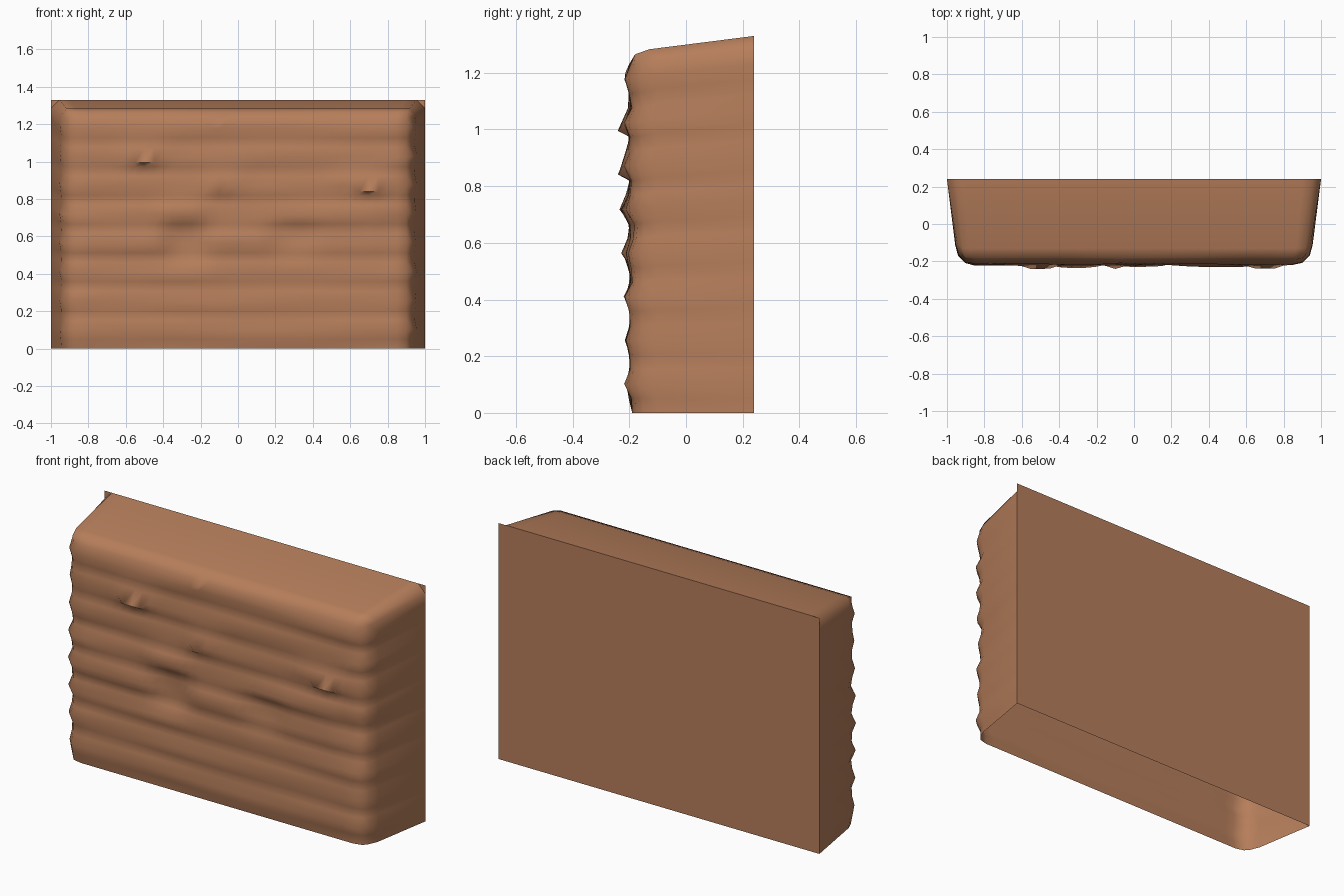
import bpy, bmesh, math, random
from mathutils import Vector

random.seed(4)
default = bpy.data.objects.get("Cube")
if default:
    bpy.data.objects.remove(default)

# One clay-brown material
clay = bpy.data.materials.new("clay brown")
clay.use_nodes = True
colour = (0.47, 0.21, 0.105, 1)
clay.diffuse_color = colour
clay.node_tree.nodes["Principled BSDF"].inputs["Base Color"].default_value = colour

BACK, TOP, COLS, ROWS = 0.24, 1.33, 36, 24
HALF, FACE_TOP, COURSE = 0.9, 1.23, 0.154

# Single stones standing out (+) or worn away (-): x, z, half width, half height, depth
stones = [(-0.28, 0.57, 0.11, 0.09, -0.035), (-0.3, 0.73, 0.13, 0.06, 0.022),
          (-0.65, 0.58, 0.24, 0.06, 0.012), (0.02, 0.58, 0.18, 0.06, 0.012),
          (0.3, 0.6, 0.12, 0.08, -0.018), (0.66, 0.9, 0.16, 0.05, 0.016),
          (-0.07, 0.9, 0.11, 0.05, 0.016), (-0.5, 1.05, 0.14, 0.05, 0.014),
          (0.48, 0.73, 0.28, 0.06, 0.012), (0.85, 0.62, 0.08, 0.12, -0.012)]
# Small undercut lips: x, z, half width
lips = [(-0.5, 1.03, 0.06), (-0.1, 1.23, 0.03), (-0.1, 0.875, 0.03), (0.69, 0.875, 0.06)]
swell = [[random.uniform(0.4, 1.2) for _ in range(8)] for _ in range(10)]


def face_y(x, z):
    """Depth of the weathered, coursed stone face."""
    wave = z + 0.008 * math.sin(5 * x + 9 * z)
    phase = (wave - 0.1) / COURSE
    row = swell[max(0, round(phase)) % 10]
    t = (x + 1) * 3
    i, f = int(t), t - int(t)
    f = f * f * (3 - 2 * f)
    amount = row[i] * (1 - f) + row[i + 1] * f
    y = -0.203 - 0.016 * amount * math.cos(2 * math.pi * phase)
    for sx, sz, w, h, d in stones:
        r = ((x - sx) / w) ** 4 + ((z - sz) / h) ** 2
        y -= d * math.exp(-r)
    return max(y, -0.19) if z < 0.02 else y


bm = bmesh.new()

# Front face grid
grid = []
for r in range(ROWS + 1):
    line = []
    for c in range(COLS + 1):
        x, z = -HALF + 2 * HALF * c / COLS, FACE_TOP * r / ROWS
        y = face_y(x, z)
        drop = 0
        for lx, lz, w in lips:
            if abs(x - lx) < w and abs(z - lz) < 0.026:
                y -= 0.014
                drop = 0.03
        if c in (0, COLS):
            y += 0.012
        line.append(bm.verts.new((x, y, z - drop)))
    grid.append(line)
for r in range(ROWS):
    for c in range(COLS):
        bm.faces.new((grid[r][c], grid[r][c + 1], grid[r + 1][c + 1], grid[r + 1][c]))

# Rim of the face: up the left edge, across the top, down the right edge
rim = [(row[0], "low") for row in grid]
rim += [(v, "top") for v in grid[-1]]
rim += [(row[-1], "high") for row in reversed(grid)]


def ring(half, top, chamfer, y_side, y_top, ripple):
    """Wider copy of the rim, with cut upper corners."""
    out = []
    for v, part in rim:
        if part == "top":
            p = Vector((v.co.x / HALF * (half - chamfer), y_top, top))
        else:
            sign = -1 if part == "low" else 1
            bulge = ripple * (-0.2 - v.co.y)
            p = Vector((sign * (half + bulge), y_side - bulge,
                        v.co.z / FACE_TOP * (top - chamfer)))
        out.append(bm.verts.new(p))
    return out


# Rounded shoulder, then tapering sides and sloping top
rings = [[v for v, part in rim],
         ring(0.935, 1.265, 0.03, -0.165, -0.18, 0.6),
         ring(0.952, 1.283, 0.035, -0.11, -0.13, 0.4),
         ring(1.0, TOP, 0.045, BACK, BACK, 0)]
for inner, outer in zip(rings, rings[1:]):
    for i in range(len(rim) - 1):
        quad = (inner[i], inner[i + 1], outer[i + 1], outer[i])
        unique = list(dict.fromkeys(quad))
        bm.faces.new(unique)
bmesh.ops.recalc_face_normals(bm, faces=bm.faces)
bm.normal_update()
if sum(f.normal.y * f.calc_area() for f in bm.faces) > 0:
    bmesh.ops.reverse_faces(bm, faces=bm.faces)


def make_object(name, source):
    mesh = bpy.data.meshes.new(name)
    source.to_mesh(mesh)
    source.free()
    mesh.materials.append(clay)
    obj = bpy.data.objects.new(name, mesh)
    bpy.context.collection.objects.link(obj)
    return obj


wall = make_object("stone_wall", bm)
bpy.ops.object.select_all(action="DESELECT")
wall.select_set(True)
bpy.context.view_layer.objects.active = wall
bpy.ops.object.shade_smooth_by_angle(angle=math.radians(70))

# Flat rectangular back; the underside stays open
bm = bmesh.new()
corners = [(1, 0), (-1, 0), (-1, TOP), (1, TOP)]
bm.faces.new([bm.verts.new((x, BACK, z)) for x, z in corners])
make_object("back_panel", bm)
